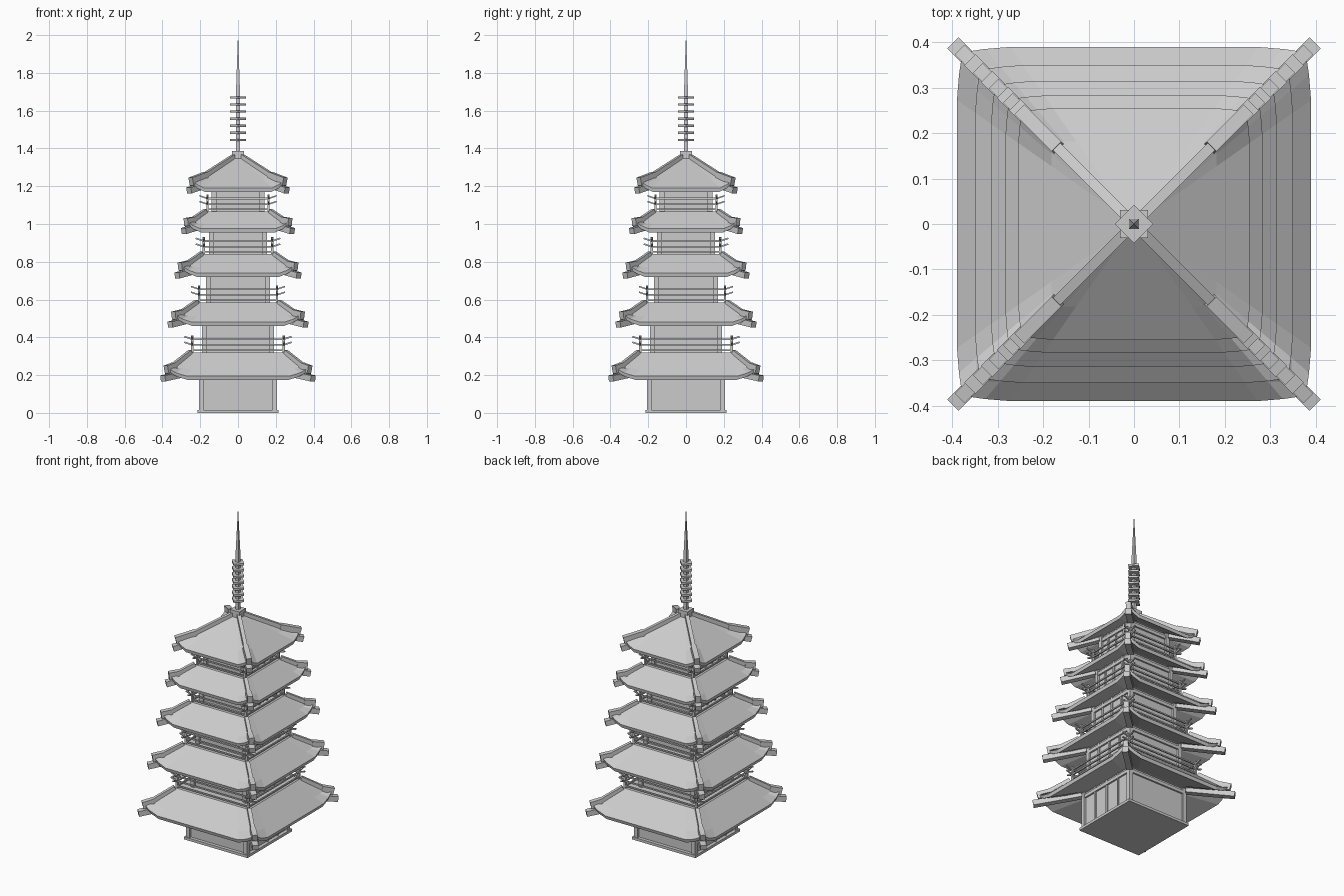
import bpy
import bmesh
from math import pi
from mathutils import Matrix, Vector

cube = bpy.data.objects.get("Cube")
if cube:
    bpy.data.objects.remove(cube)

GREY = (0.6, 0.6, 0.6, 1)
grey = bpy.data.materials.new("plain grey")
grey.use_nodes = True
grey.diffuse_color = GREY
grey.node_tree.nodes["Principled BSDF"].inputs["Base Color"].default_value = GREY


def finish(bm, name):
    bmesh.ops.recalc_face_normals(bm, faces=bm.faces)
    mesh = bpy.data.meshes.new(name)
    bm.to_mesh(mesh)
    bm.free()
    mesh.materials.append(grey)
    obj = bpy.data.objects.new(name, mesh)
    bpy.context.collection.objects.link(obj)
    return obj


def box(bm, centre, size):
    m = Matrix.Translation(centre) @ Matrix.Diagonal((*size, 1))
    bmesh.ops.create_cube(bm, size=1, matrix=m)


def bar(bm, p, q, width, height):
    """Square-cut beam from p to q, kept level across its width."""
    p, q = Vector(p), Vector(q)
    along = (q - p).normalized()
    across = Vector((0, 0, 1)).cross(along).normalized()
    up = along.cross(across)
    m = Matrix((along, across, up)).transposed().to_4x4()
    m.translation = (p + q) / 2
    size = Matrix.Diagonal(((q - p).length, width, height, 1))
    bmesh.ops.create_cube(bm, size=1, matrix=m @ size)


def four_sided(bm, z0, z1, r0, r1, turn=0):
    m = Matrix.Translation((0, 0, (z0 + z1) / 2)) @ Matrix.Rotation(turn, 4, "Z")
    bmesh.ops.create_cone(bm, cap_ends=True, segments=4, radius1=r0,
                          radius2=r1, depth=z1 - z0, matrix=m)


CORNERS = [(1, 1), (-1, 1), (-1, -1), (1, -1)]
LIFT = 0.045


def roof_ring(bm, half, z, lift):
    """Square loop whose corners curl upward by lift."""
    verts = []
    for side in range(4):
        turn = Matrix.Rotation(side * pi / 2, 3, "Z")
        for t in (-1, -0.85, -0.7, 0.7, 0.85):
            curl = max(0, (abs(t) - 0.7) / 0.3) ** 1.4
            reach = half * (1 - 0.03 * curl * lift / LIFT)
            verts.append(bm.verts.new(turn @ Vector((t * reach, -reach, z + curl * lift))))
    return verts


def roof(name, half, eave, top_half, top, wall):
    bm = bmesh.new()
    mid = half + 0.3 * (top_half - half)
    mid_z = eave + 0.02 + 0.3 * (top - eave - 0.02)
    rings = [roof_ring(bm, wall, eave + 0.06, 0),
             roof_ring(bm, half * 0.985, eave, LIFT),
             roof_ring(bm, half, eave + 0.02, LIFT),
             roof_ring(bm, mid, mid_z, LIFT * 0.15),
             roof_ring(bm, top_half, top, 0)]
    for low, high in zip(rings, rings[1:]):
        for i in range(len(low)):
            j = (i + 1) % len(low)
            bm.faces.new((low[i], low[j], high[j], high[i]))
    bm.faces.new(rings[0])
    bm.faces.new(rings[-1])
    finish(bm, name)
    return mid, mid_z


def hips(name, half, eave, top_half, top, wall, mid, mid_z, tip):
    bm = bmesh.new()
    corner = half * 0.975
    for sx, sy in CORNERS:
        def at(d, z):
            return (sx * d, sy * d, z)
        # ridge down the hip, then its thicker upturned end
        bar(bm, at(top_half, top), at(mid, mid_z + 0.01), 0.022, 0.03)
        bar(bm, at(mid - 0.015, mid_z + 0.015), at(corner, eave + 0.055), 0.03, 0.042)
        # beam under the corner
        bar(bm, at(wall, eave + 0.05), at(tip - 0.0125, eave + 0.0075), 0.035, 0.032)
    finish(bm, name)


def walls(name, half, z0, z1):
    bm = bmesh.new()
    mid, tall = (z0 + z1) / 2, z1 - z0
    inner = half - 0.01
    box(bm, (0, 0, mid), (2 * inner, 2 * inner, tall))
    for sx, sy in CORNERS:
        box(bm, (sx * (half - 0.01), sy * (half - 0.01), mid), (0.025, 0.025, tall))
    # slim posts dividing the two side walls
    for sx in (1, -1):
        for f in (-0.48, 0, 0.48):
            box(bm, (sx * inner, f * half, mid), (0.014, 0.012, tall))
    # head rail all round
    box(bm, (0, 0, z1 - 0.03), (2 * half, 2 * half, 0.02))
    finish(bm, name)


def railing(name, post, end, floor):
    bm = bmesh.new()
    for sx, sy in CORNERS:
        box(bm, (sx * post, sy * post, floor + 0.045), (0.012, 0.012, 0.09))
    for side in range(4):
        turn = Matrix.Rotation(side * pi / 2, 3, "Z")
        for z in (0.012, 0.04, 0.07):
            h = floor + z
            bar(bm, turn @ Vector((-post, -post, h)), turn @ Vector((post, -post, h)), 0.008, 0.008)
            # upswept rail ends
            if z > 0.02:
                for s in (-1, 1):
                    bar(bm, turn @ Vector((s * post, -post, h)),
                        turn @ Vector((s * end, -post, h + 0.014)), 0.008, 0.008)
    finish(bm, name)


# eave half, eave z, roof top half, roof top z, wall half, corner beam reach
TIERS = [
    (0.39, 0.175, 0.25, 0.32, 0.205, 0.41),
    (0.35, 0.46, 0.215, 0.585, 0.187, 0.372),
    (0.315, 0.72, 0.19, 0.84, 0.167, 0.335),
    (0.283, 0.955, 0.17, 1.065, 0.152, 0.3),
    (0.255, 1.17, 0.012, 1.36, 0.137, 0.272),
]
floor = 0
for n, (half, eave, top_half, top, wall, tip) in enumerate(TIERS, 1):
    walls(f"walls_{n}", wall, floor, eave + 0.065)
    mid, mid_z = roof(f"roof_{n}", half, eave, top_half, top, wall)
    hips(f"hip_ridges_{n}", half, eave, top_half, top, wall, mid, mid_z, tip)
    if n < len(TIERS):
        post = top_half - 0.008
        railing(f"balcony_railing_{n}", post, post + 0.042, top)
    floor = top - 0.01

# ground plinth
bm = bmesh.new()
box(bm, (0, 0, 0.008), (0.43, 0.43, 0.016))
finish(bm, "plinth")

# finial: cap block, shaft, stacked rings and tapering spire
bm = bmesh.new()
box(bm, (0, 0, 1.362), (0.062, 0.062, 0.05))
finish(bm, "finial_cap")
bm = bmesh.new()
four_sided(bm, 1.37, 1.68, 0.015, 0.015, pi / 4)
four_sided(bm, 1.68, 2.0, 0.016, 0.0005, pi / 4)
finish(bm, "spire")
bm = bmesh.new()
for i in range(7):
    z = 1.445 + i * 0.0375
    four_sided(bm, z - 0.006, z + 0.006, 0.042, 0.042)
finish(bm, "finial_rings")
